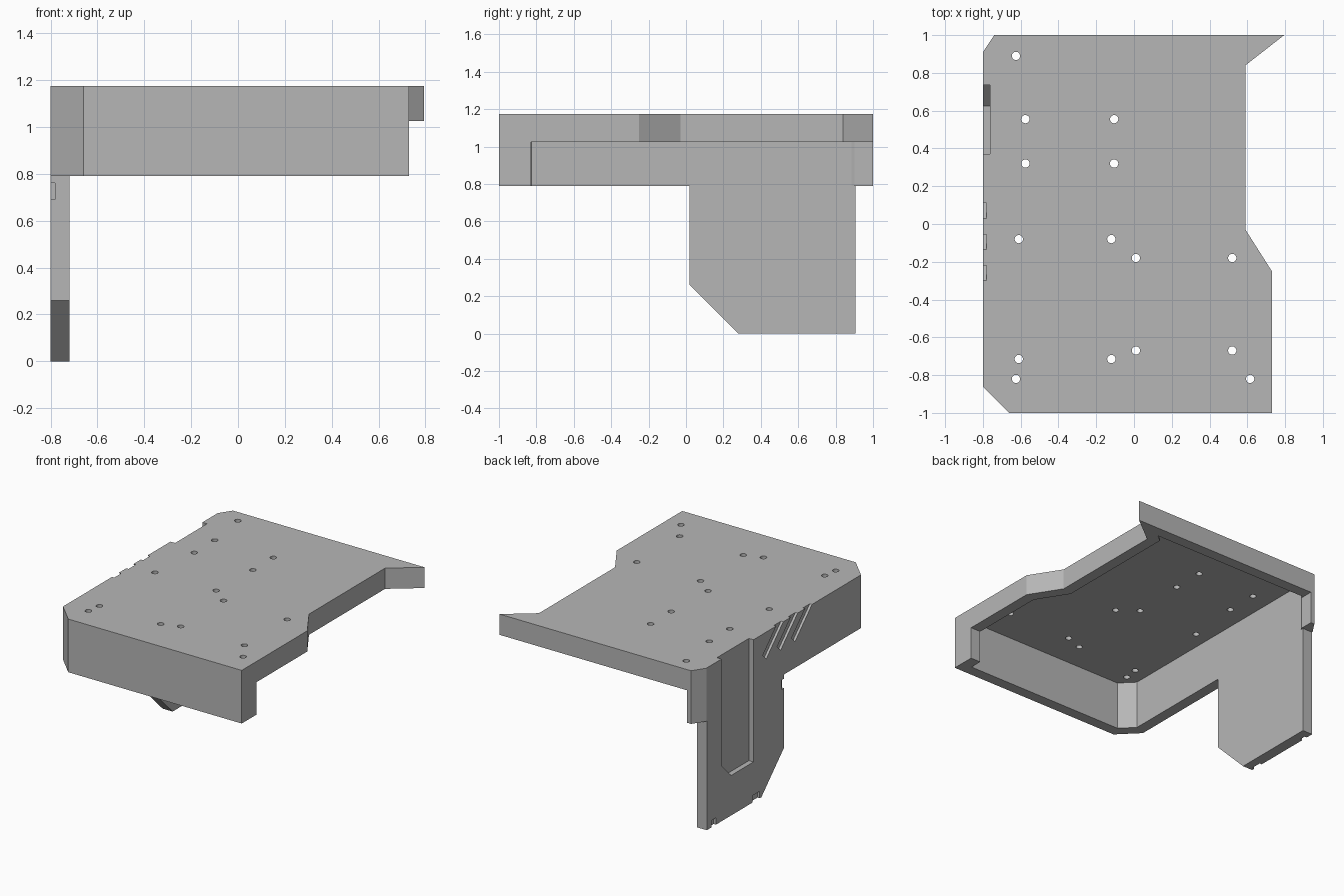
import bpy
import bmesh
from mathutils import Vector
from mathutils.geometry import intersect_line_line_2d

if "Cube" in bpy.data.objects:
    bpy.data.objects.remove(bpy.data.objects["Cube"], do_unlink=True)

TOP, RIM, SKIRT = 1.175, 0.79, 1.025
WALL, PLATE = 0.08, 0.035
LEFT = -0.8

grey = bpy.data.materials.new("plain grey")
grey.use_nodes = True
grey.diffuse_color = (0.47, 0.47, 0.47, 1)
grey.node_tree.nodes["Principled BSDF"].inputs["Base Color"].default_value = grey.diffuse_color


def add_prism(bm, points, lo, hi, axis="z"):
    """Extrude an outline from lo to hi; outline is (x, y) for z, (y, z) for x."""
    place = (lambda p, h: (p[0], p[1], h)) if axis == "z" else (lambda p, h: (h, p[0], p[1]))
    face = bm.faces.new([bm.verts.new(place(p, lo)) for p in points])
    ext = bmesh.ops.extrude_face_region(bm, geom=[face], use_keep_orig=True)
    for v in ext["geom"]:
        if isinstance(v, bmesh.types.BMVert):
            v.co["xyz".index(axis)] = hi


def make(name, prisms):
    bm = bmesh.new()
    for p in prisms:
        add_prism(bm, *p)
    bmesh.ops.recalc_face_normals(bm, faces=bm.faces)
    mesh = bpy.data.meshes.new(name)
    bm.to_mesh(mesh)
    bm.free()
    mesh.materials.append(grey)
    ob = bpy.data.objects.new(name, mesh)
    bpy.context.collection.objects.link(ob)
    return ob


def combine(target, other, operation):
    mod = target.modifiers.new(other.name, "BOOLEAN")
    mod.object, mod.operation, mod.solver = other, operation, "EXACT"
    bpy.context.view_layer.objects.active = target
    bpy.ops.object.modifier_apply(modifier=mod.name)
    bpy.data.objects.remove(other, do_unlink=True)


def box(a0, a1, b0, b1):
    return [(a0, b0), (a1, b0), (a1, b1), (a0, b1)]


def inset(points, d):
    """Offset a counter-clockwise outline inward."""
    pts = [Vector(p) for p in points]
    lines = []
    for a, b in zip(pts, pts[1:] + pts[:1]):
        t = (b - a).normalized()
        n = Vector((-t.y, t.x)) * d
        lines.append((a + n - t * 5, b + n + t * 5))
    return [intersect_line_line_2d(*lines[i - 1], *lines[i]) for i in range(len(lines))]


# Tray: outline with clipped corners and a stepped right edge
outline = [(-0.66, -1), (0.73, -1), (0.73, -0.25), (0.59, -0.03), (0.59, 0.84),
           (0.795, 1), (-0.74, 1), (LEFT, 0.91), (LEFT, -0.86)]
tray = make("tray_with_side_panel", [(outline, RIM, TOP)])

# Hollow underside, then the shallower skirt on the right and back
combine(tray, make("cavity", [(inset(outline, WALL), RIM - 0.1, TOP - PLATE)]), "DIFFERENCE")
combine(tray, make("low_skirt", [(box(-0.71, 1, -0.83, 1.1), RIM - 0.1, SKIRT)]), "DIFFERENCE")

# Hanging side panel with a clipped front corner
panel = [(0.02, 0.9), (0.02, 0.26), (0.28, 0), (0.905, 0), (0.905, 0.9)]
combine(tray, make("side_panel", [(panel, LEFT, LEFT + WALL, "x")]), "UNION")

# Screw holes
rows = [((-0.575, -0.105), (0.555, 0.32)), ((-0.61, -0.12), (-0.08, -0.715)),
        ((0.01, 0.52), (-0.18, -0.67))]
spots = [(x, y) for xs, ys in rows for x in xs for y in ys]
spots += [(-0.625, 0.89), (-0.625, -0.82), (0.615, -0.82)]
unit = bmesh.new()
bmesh.ops.create_circle(unit, segments=20, radius=0.022)
ring = [v.co.copy() for v in unit.verts]
unit.free()
holes = [([(x + c.x, y + c.y) for c in ring], 0.9, 1.3) for x, y in spots]
combine(tray, make("screw_holes", holes), "DIFFERENCE")

# Cable channel running down the outside of the panel
channel = [(0.37, 1.3), (0.37, 0.29), (0.625, 0.29), (0.735, 0.4), (0.735, 1.3)]
combine(tray, make("channel", [(channel, LEFT - 0.1, LEFT + 0.037, "x")]), "DIFFERENCE")

# Slanted slots and small edge notches
cuts = []
for y in (0.03, -0.135, -0.3):
    slot = [(y - 0.1, 1.275), (y - 0.02, 1.275), (y + 0.235, 1.02), (y + 0.195, 0.98)]
    cuts.append((slot, LEFT - 0.1, LEFT + 0.018, "x"))
for notch in (box(-0.05, 0.05, 0.69, 0.76), box(0.8, 0.85, -0.1, 0.05), box(0.3, 0.38, -0.1, 0.05)):
    cuts.append((notch, LEFT - 0.1, LEFT + 0.018, "x"))
combine(tray, make("slots", cuts), "DIFFERENCE")
